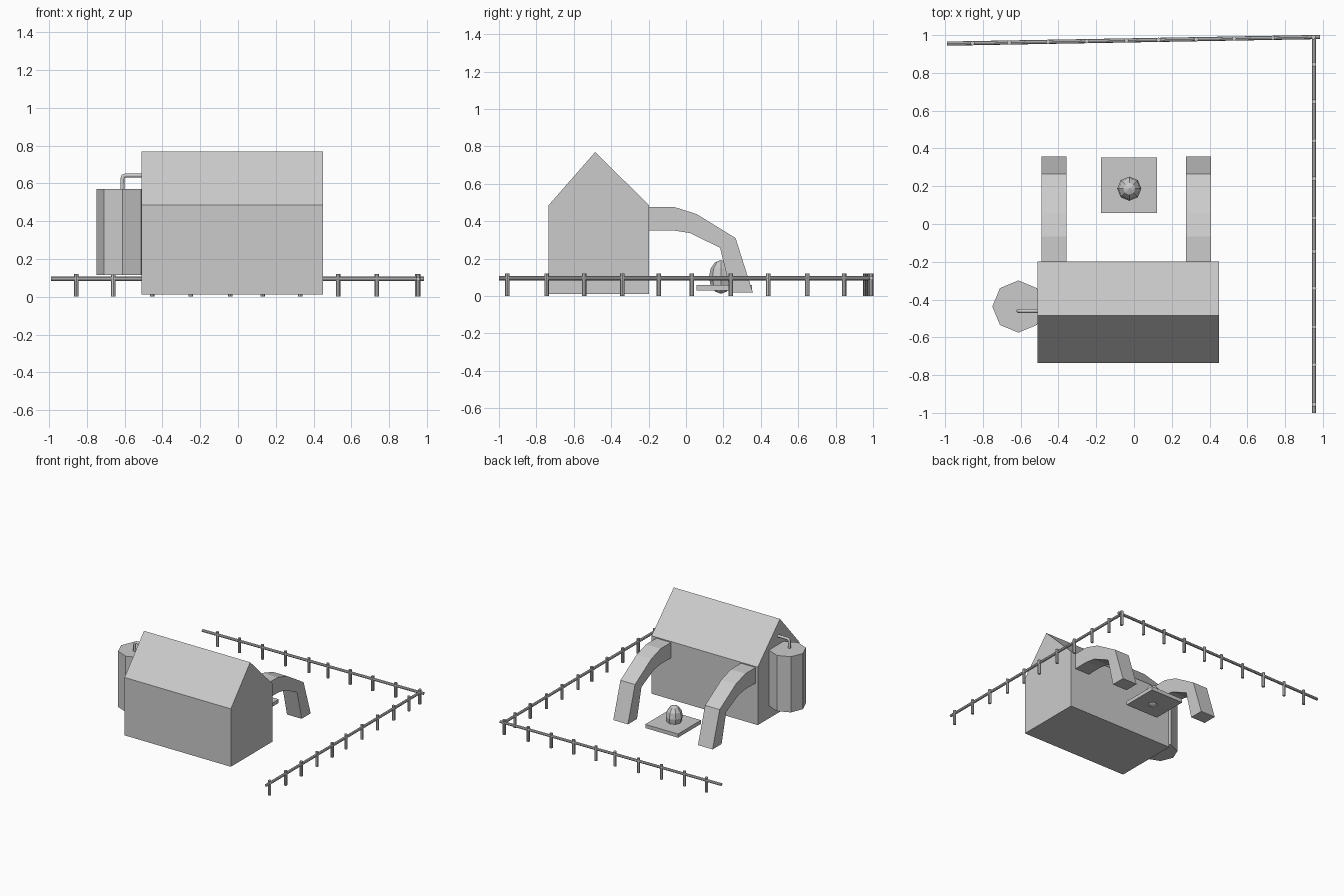
import bpy, bmesh
from math import radians
from mathutils import Vector

if "Cube" in bpy.data.objects:
    bpy.data.objects.remove(bpy.data.objects["Cube"])


def add_object(name, bm):
    bmesh.ops.recalc_face_normals(bm, faces=bm.faces)
    mesh = bpy.data.meshes.new(name)
    bm.to_mesh(mesh)
    bm.free()
    obj = bpy.data.objects.new(name, mesh)
    bpy.context.collection.objects.link(obj)
    return obj


def extrude_profile(name, profile, x0, x1):
    """Extrude a (y, z) outline along x."""
    bm = bmesh.new()
    face = bm.faces.new([bm.verts.new((x0, y, z)) for y, z in profile])
    new = bmesh.ops.extrude_face_region(bm, geom=[face])["geom"]
    bmesh.ops.translate(bm, vec=(x1 - x0, 0, 0),
                        verts=[g for g in new if isinstance(g, bmesh.types.BMVert)])
    return add_object(name, bm)


def rod(name, a, b, radius, sides=8):
    """Capped cylinder between two points."""
    a, b = Vector(a), Vector(b)
    bm = bmesh.new()
    bmesh.ops.create_cone(bm, cap_ends=True, segments=sides, radius1=radius,
                          radius2=radius, depth=(b - a).length)
    bm.transform((b - a).to_track_quat('Z', 'Y').to_matrix().to_4x4())
    bmesh.ops.translate(bm, verts=bm.verts, vec=(a + b) / 2)
    return add_object(name, bm)


# House with gabled roof
extrude_profile("house", [(-0.735, 0.012), (-0.735, 0.485), (-0.485, 0.77),
                          (-0.198, 0.485), (-0.198, 0.012)], -0.51, 0.45)

# Two arched buttresses behind the house
arch = [(-0.2, 0.477), (-0.066, 0.477), (0.057, 0.438), (0.265, 0.31), (0.357, 0.02),
        (0.24, 0.02), (0.182, 0.258), (0.02, 0.337), (-0.066, 0.35), (-0.2, 0.35)]
for name, x in (("left_arch", -0.49), ("right_arch", 0.275)):
    extrude_profile(name, arch, x, x + 0.132)

# Octagonal tank beside the house
rod("tank", (-0.612, -0.437, 0.115), (-0.612, -0.437, 0.57), 0.138)

# Bent pipe from the tank into the gable wall
curve = bpy.data.curves.new("pipe", 'CURVE')
curve.dimensions = '3D'
curve.bevel_depth = 0.011
curve.bevel_resolution = 2
curve.use_fill_caps = True
path = [(-0.612, 0.55), (-0.612, 0.625), (-0.607, 0.637), (-0.595, 0.642), (-0.49, 0.642)]
spline = curve.splines.new('POLY')
spline.points.add(len(path) - 1)
for p, (x, z) in zip(spline.points, path):
    p.co = (x, -0.46, z, 1)
    
pipe = bpy.data.objects.new("pipe", curve)
bpy.context.collection.objects.link(pipe)

# Square slab with a low-poly egg-shaped ornament through it
extrude_profile("slab", [(0.057, 0.03), (0.057, 0.06), (0.353, 0.06), (0.353, 0.03)],
                -0.175, 0.121)
bm = bmesh.new()
bmesh.ops.create_uvsphere(bm, u_segments=8, v_segments=6, radius=1)
bmesh.ops.scale(bm, vec=(0.064, 0.064, 0.09), verts=bm.verts)
bmesh.ops.translate(bm, vec=(-0.025, 0.187, 0.102), verts=bm.verts)
add_object("ornament", bm)

# Fence: one rail and a row of posts along each of two sides
back_a, back_b = Vector((-0.99, 0.955, 0.095)), Vector((0.985, 0.99, 0.095))
rod("back_rail", back_a, back_b, 0.011)
rod("side_rail", (0.953, -1, 0.095), (0.953, 0.99, 0.095), 0.011)

posts = []
for x in (-0.855, -0.66, -0.455, -0.25, -0.04, 0.13, 0.33, 0.53, 0.735, 0.95):
    t = (x - back_a.x) / (back_b.x - back_a.x)
    posts.append(("back_post", x, back_a.lerp(back_b, t).y))
for y in (-0.955, -0.745, -0.545, -0.34, -0.145, 0.032, 0.24, 0.44, 0.648, 0.845):
    posts.append(("side_post", 0.953, y))
for name, x, y in posts:
    rod(name, (x, y, 0), (x, y, 0.12), 0.012)
